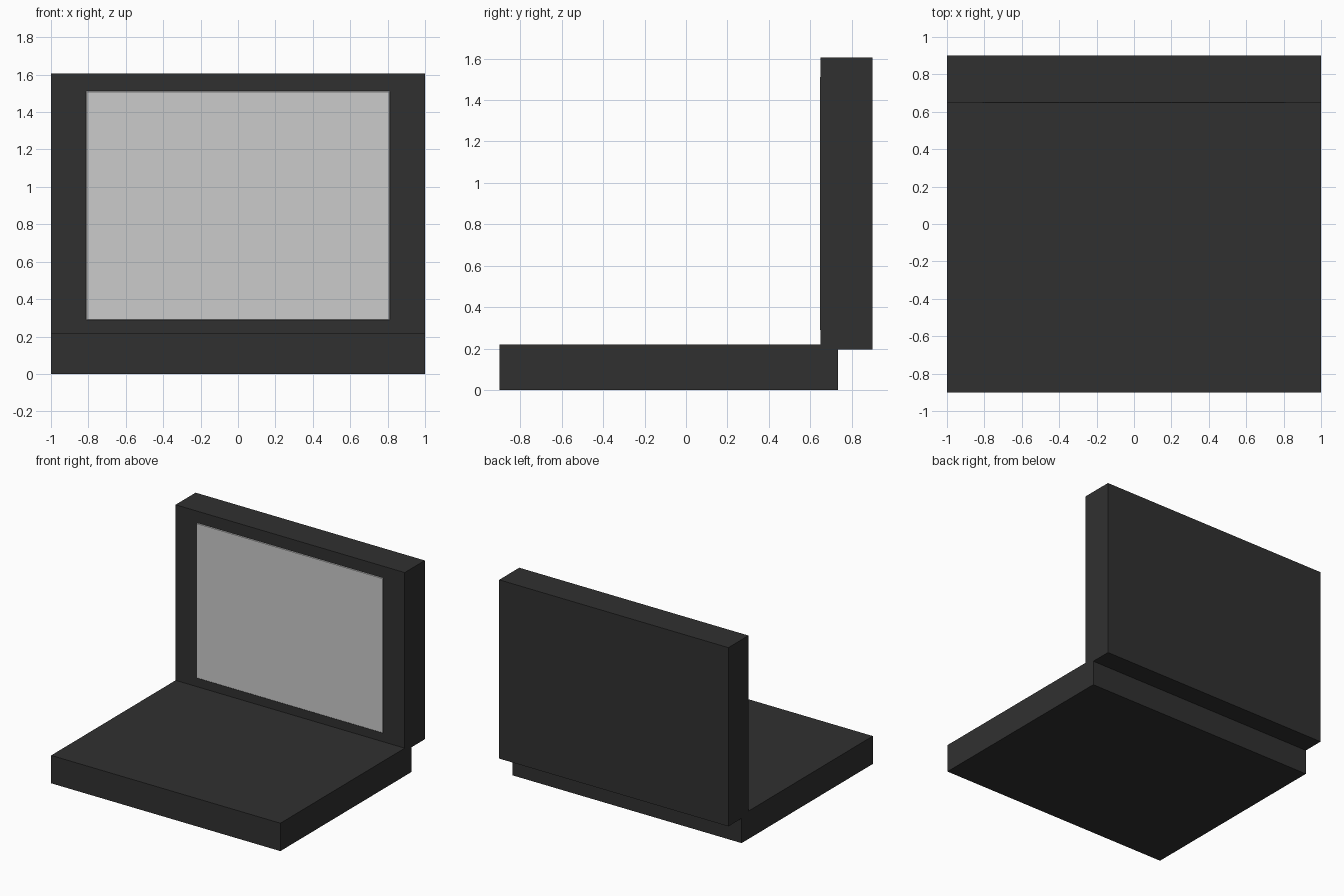
import bpy
import bmesh

if "Cube" in bpy.data.objects:
    bpy.data.objects.remove(bpy.data.objects["Cube"])

dark = bpy.data.materials.new("dark_plastic")
dark.diffuse_color = (0.03, 0.03, 0.03, 1)
dark.use_nodes = True
dark.node_tree.nodes["Principled BSDF"].inputs["Base Color"].default_value = dark.diffuse_color


def box(name, lo, hi, material=None):
    bm = bmesh.new()
    bmesh.ops.create_cube(bm, size=1)
    for v in bm.verts:
        v.co = [(a + b) / 2 + c * (b - a) for a, b, c in zip(lo, hi, v.co)]
    mesh = bpy.data.meshes.new(name)
    bm.to_mesh(mesh)
    bm.free()
    obj = bpy.data.objects.new(name, mesh)
    bpy.context.collection.objects.link(obj)
    if material:
        mesh.materials.append(material)
    return obj


# Flat base slab
box("base", (-1, -0.9, 0), (1, 0.735, 0.22), dark)

# Upright lid, overlapping the rear edge of the base
box("lid", (-1, 0.65, 0.195), (1, 0.9, 1.605), dark)

# Display panel with a fine chamfered rim, barely proud of the lid
screen = box("screen", (-0.812, 0.646, 0.288), (0.812, 0.662, 1.512))
bevel = screen.modifiers.new("rim", 'BEVEL')
bevel.width = 0.004
bevel.segments = 1
